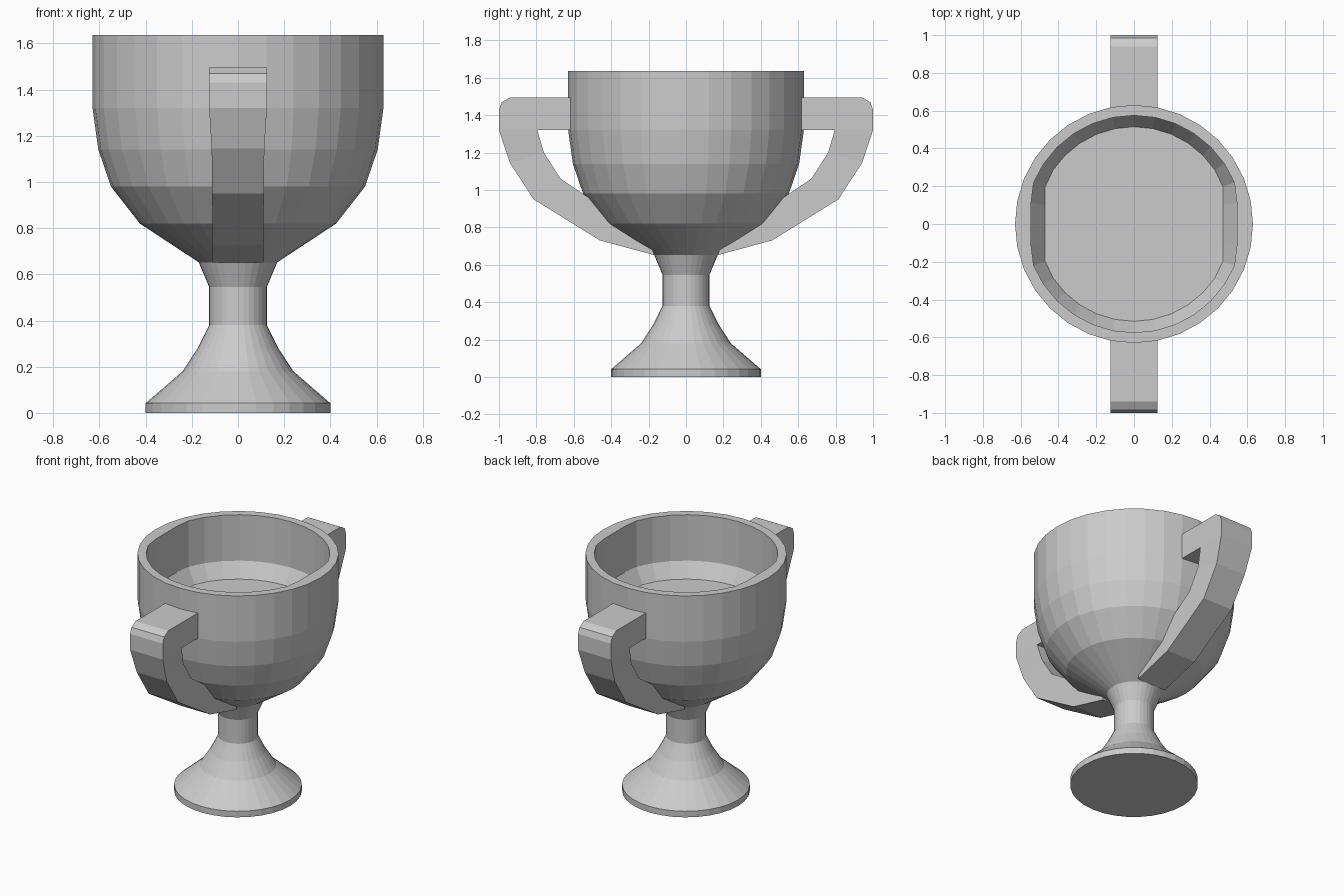
import bpy, bmesh, math

if "Cube" in bpy.data.objects:
    bpy.data.objects.remove(bpy.data.objects["Cube"])

SIDES = 32


def finish(name, bm):
    bmesh.ops.remove_doubles(bm, verts=bm.verts, dist=0.0005)
    bmesh.ops.recalc_face_normals(bm, faces=bm.faces)
    mesh = bpy.data.meshes.new(name)
    bm.to_mesh(mesh)
    bm.free()
    obj = bpy.data.objects.new(name, mesh)
    bpy.context.collection.objects.link(obj)
    return obj


def bridge(bm, rings):
    """Join closed rings of equal length and cap both ends."""
    for a, b in zip(rings, rings[1:]):
        n = len(a)
        for i in range(n):
            j = (i + 1) % n
            bm.faces.new((a[i], a[j], b[j], b[i]))
    bm.faces.new(rings[0])
    bm.faces.new(rings[-1])


def turned(name, profile):
    """Lathe (radius, z, x limit) points; the limit flattens the left and right sides."""
    bm = bmesh.new()
    rings = []
    for r, z, limit in profile:
        ring = []
        for i in range(SIDES):
            a = math.tau * i / SIDES
            x = max(-limit, min(limit, r * math.cos(a)))
            ring.append(bm.verts.new((x, r * math.sin(a), z)))
        rings.append(ring)
    bridge(bm, rings)
    return finish(name, bm)


def handle(name, side):
    """Loft rectangular sections: outer (y, z), inner (y, z), half width."""
    sections = [
        (0.60, 1.495, 0.60, 1.32, 0.125),
        (0.94, 1.495, 0.795, 1.32, 0.125),
        (0.985, 1.47, 0.795, 1.32, 0.125),
        (1.00, 1.43, 0.795, 1.32, 0.125),
        (1.00, 1.32, 0.795, 1.32, 0.125),
        (0.942, 1.145, 0.76, 1.20, 0.114),
        (0.815, 0.95, 0.67, 1.06, 0.112),
        (0.46, 0.73, 0.50, 0.945, 0.11),
        (0.17, 0.652, 0.20, 0.75, 0.11),
    ]
    bm = bmesh.new()
    rings = []
    for yo, zo, yi, zi, w in sections:
        corners = [(-w, yo, zo), (w, yo, zo), (w, yi, zi), (-w, yi, zi)]
        rings.append([bm.verts.new((x, y * side, z)) for x, y, z in corners])
    bridge(bm, rings)
    return finish(name, bm)


# Foot, stem, bowl and hollow interior in one turned profile
outside = [(0.40, 0), (0.40, 0.042), (0.24, 0.18), (0.175, 0.28), (0.125, 0.38),
           (0.125, 0.545), (0.17, 0.652), (0.425, 0.82), (0.55, 0.98),
           (0.605, 1.14), (0.63, 1.32), (0.63, 1.637)]
inside = [(0.575, 1.637, 0.545), (0.575, 1.32, 0.545), (0.515, 1.22, 0.47)]
turned("goblet", [(r, z, 1.0) for r, z in outside] + inside)

# Pair of handles, front and back
handle("front_handle", -1)
handle("back_handle", 1)
